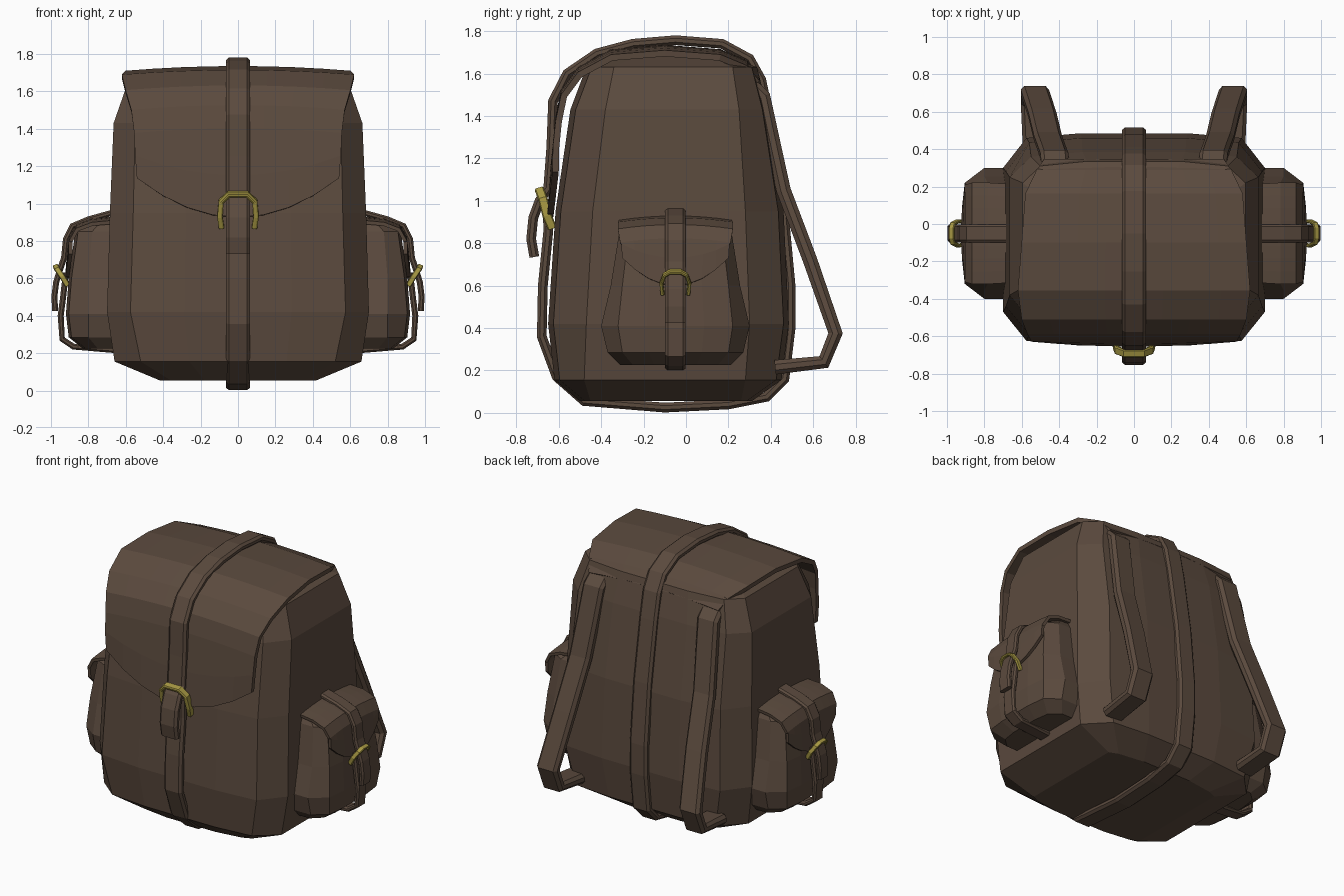
import bpy, bmesh, math
from mathutils import Vector, Matrix

if "Cube" in bpy.data.objects:
    bpy.data.objects.remove(bpy.data.objects["Cube"])


def material(name, rgb):
    m = bpy.data.materials.new(name)
    m.diffuse_color = (*rgb, 1)
    m.use_nodes = True
    m.node_tree.nodes["Principled BSDF"].inputs["Base Color"].default_value = m.diffuse_color
    return m


BROWN = material("brown canvas", (0.105, 0.069, 0.048))
GOLD = material("brass", (0.38, 0.31, 0.055))
# pockets are modelled facing -y, then turned to face +x and mirrored
SIDE = Matrix.Translation((0, -0.05, 0)) @ Matrix.Rotation(math.pi / 2, 4, 'Z')


def finish(name, rows, mat, closed, solid=0, turn=None, mirror=False):
    """Skin rows of points into a mesh object."""
    bm = bmesh.new()
    grid = [[bm.verts.new(p) for p in r] for r in rows]
    n = len(rows[0])
    for a, b in zip(grid, grid[1:]):
        for i in range(n if closed else n - 1):
            j = (i + 1) % n
            bm.faces.new((a[i], a[j], b[j], b[i]))
    if closed:
        bm.faces.new(grid[0])
        bm.faces.new(grid[-1])
    if turn:
        bm.transform(turn)
    bmesh.ops.recalc_face_normals(bm, faces=bm.faces)
    me = bpy.data.meshes.new(name)
    bm.to_mesh(me)
    bm.free()
    me.materials.append(mat)
    ob = bpy.data.objects.new(name, me)
    bpy.context.collection.objects.link(ob)
    if solid:
        s = ob.modifiers.new("thickness", 'SOLIDIFY')
        s.thickness, s.offset = solid, 0
    if mirror:
        ob.modifiers.new("mirror", 'MIRROR')
    return ob


def bag(name, rings, bulge, **kw):
    """Chamfered sack: rings of z, half width, front half width, front y, back y, side start, side end."""
    rows = []
    for z, hx, fx, yf, yb, sf, sb in rings:
        half = [(fx * .5, yf), (fx, yf + bulge), (hx, sf), (hx, sb), (fx, yb - bulge), (fx * .5, yb)]
        ring = half + [(-x, y) for x, y in reversed(half)]
        rows.append([(x, y, z) for x, y in ring])
    return finish(name, rows, BROWN, True, **kw)


def flap(name, prof, lift, inset, solid, **kw):
    """Lid sheet: rows of y, z, half width; the last row is a curved lip."""
    rows = []
    for k, (y, z, hw) in enumerate(prof):
        f = max(0, (k - len(prof) + 3) / 2)
        rows.append([(t * hw, y + inset * f * t * t, z + (lift * f if f else -inset) * t * t)
                     for t in [i / 4 for i in range(-4, 5)]])
    return finish(name, rows, BROWN, False, solid=solid, **kw)


def sweep(name, pts, axis, w, t, mat=BROWN, **kw):
    """Strap with a bevelled section of half width w and half thickness t."""
    pts = [Vector(p) for p in pts]
    axis = Vector(axis).normalized()
    sec = [(-1, -.4), (-.75, -1), (.75, -1), (1, -.4), (1, .4), (.75, 1), (-.75, 1), (-1, .4)]
    rows = []
    for i, p in enumerate(pts):
        d = Vector()
        if i:
            d += (p - pts[i - 1]).normalized()
        if i < len(pts) - 1:
            d += (pts[i + 1] - p).normalized()
        nrm = d.cross(axis).normalized()
        rows.append([p + axis * (a * w) + nrm * (b * t) for a, b in sec])
    return finish(name, rows, mat, True, **kw)


def yz(pts):
    return [(0, y, z) for y, z in pts]


def buckle(name, half, axis, w, t, **kw):
    pts = half + [(-x, y, z) for x, y, z in reversed(half)]
    return sweep(name, pts, axis, w, t, GOLD, **kw)


X = (1, 0, 0)

# main sack
bag("main_body", [
    (.055, .42, .36, -.50, .31, -.45, .26),
    (.155, .66, .52, -.62, .45, -.48, .28),
    (.42, .70, .575, -.65, .485, -.47, .30),
    (.95, .685, .56, -.615, .46, -.44, .28),
    (1.43, .665, .55, -.545, .385, -.38, .25),
    (1.63, .595, .50, -.47, .335, -.34, .22),
    (1.685, .45, .38, -.33, .18, -.22, .10)], .025)

# lid
flap("lid", [(.335, 1.58, .48), (.28, 1.65, .52), (.16, 1.70, .58), (-.1, 1.72, .60), (-.35, 1.70, .62),
             (-.50, 1.62, .60), (-.575, 1.52, .57), (-.60, 1.40, .555), (-.625, 1.15, .55),
             (-.64, .925, .54)], .21, .025, .03)

# strap around the whole bag, ending in a tongue
sweep("centre_strap", yz([
    (-.715, .735), (-.73, .82), (-.72, .92), (-.69, 1.0), (-.65, 1.06), (-.635, 1.25), (-.627, 1.47),
    (-.56, 1.6), (-.42, 1.695), (-.25, 1.74), (-.05, 1.757), (.17, 1.74), (.3, 1.67), (.355, 1.57),
    (.39, 1.4), (.455, 1.0), (.493, .6), (.493, .4), (.465, .16), (.38, .075), (.2, .04), (-.1, .025),
    (-.48, .055), (-.61, .17), (-.68, .36), (-.675, .6), (-.65, .85), (-.65, .97)]), X, .065, .023)

buckle("centre_buckle", [(.088, -.63, .87), (.097, -.655, .93), (.09, -.675, 1.01), (.05, -.69, 1.05)],
       (0, .95, .3), .022, .014)

# side pockets
pk = dict(turn=SIDE, mirror=True)
bag("side_pocket", [
    (.225, .26, .20, -.83, -.6, -.75, -.62),
    (.285, .32, .25, -.905, -.6, -.80, -.62),
    (.41, .35, .27, -.92, -.6, -.80, -.62),
    (.60, .305, .25, -.905, -.6, -.80, -.62),
    (.85, .265, .22, -.87, -.6, -.78, -.62),
    (.895, .24, .19, -.80, -.6, -.74, -.62)], .015, **pk)
flap("pocket_flap", [(-.62, .925, .26), (-.78, .91, .27), (-.86, .88, .27), (-.893, .82, .26),
                     (-.905, .73, .255), (-.915, .60, .25)], .13, .02, .02, **pk)
sweep("pocket_strap", yz([
    (-.977, .425), (-.982, .5), (-.972, .58), (-.95, .65), (-.93, .71), (-.92, .81), (-.885, .88),
    (-.80, .915), (-.62, .965)]), X, .048, .016, **pk)
sweep("pocket_lower_strap", yz([
    (-.92, .63), (-.935, .5), (-.948, .4), (-.94, .275), (-.88, .235), (-.64, .215)]), X, .048, .016, **pk)
buckle("pocket_buckle", [(.06, -.91, .56), (.066, -.94, .61), (.052, -.968, .65), (.025, -.975, .665)],
       (0, .9, .4), .015, .009, **pk)

# shoulder straps
sweep("shoulder_strap", [
    (.42, .29, 1.56), (.425, .365, 1.49), (.44, .405, 1.3), (.46, .46, 1.05), (.49, .585, .72),
    (.53, .705, .375), (.53, .65, .24), (.52, .42, .215)], X, .075, .034, mirror=True)
